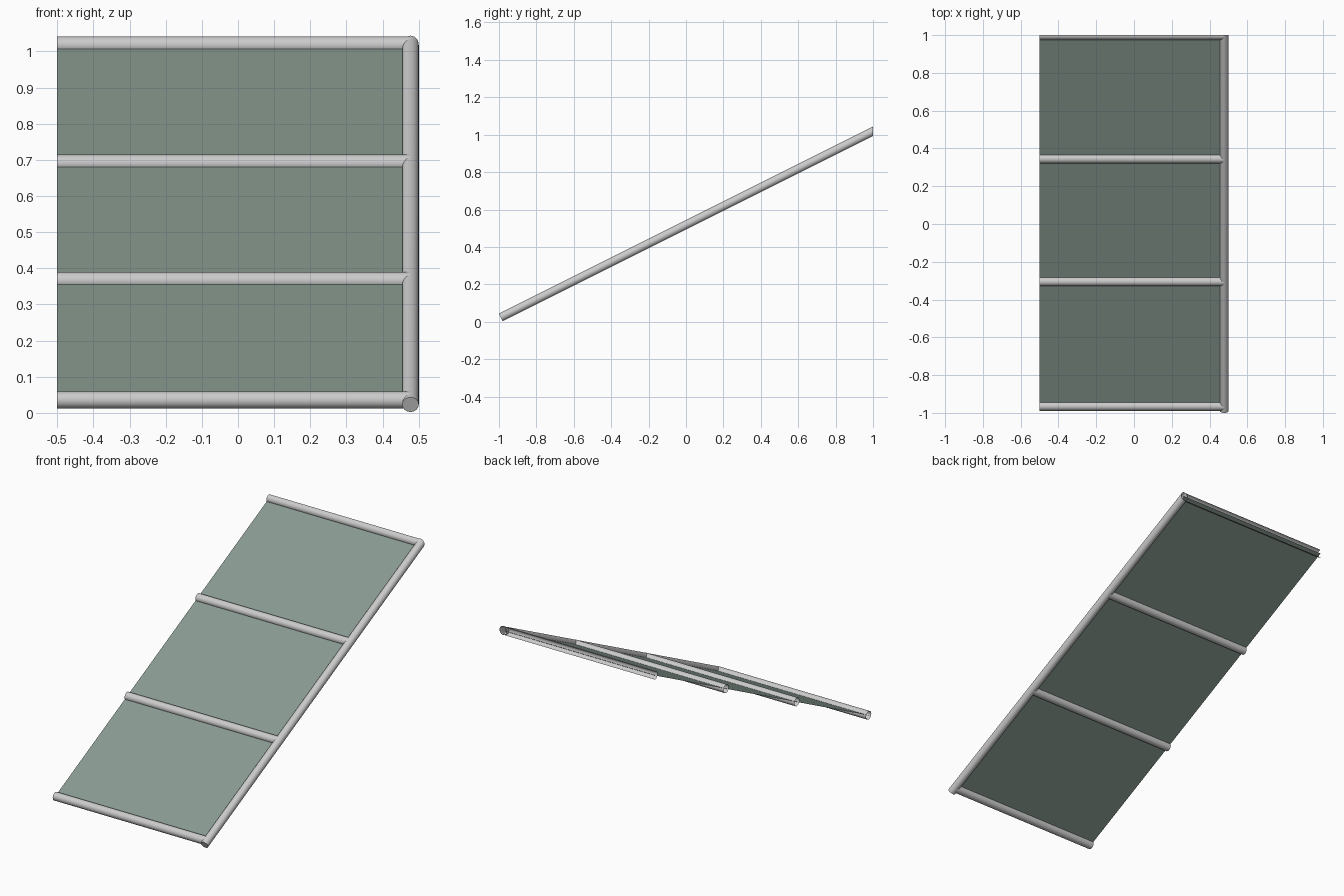
import bpy, bmesh
from mathutils import Vector

if "Cube" in bpy.data.objects:
    bpy.data.objects.remove(bpy.data.objects["Cube"])

RAIL_R = 0.0228
BAR_R = 0.0238
RAIL_X = 0.4772  # rail axis


def axis_point(x, y):
    # the sloping centre plane shared by all parts
    return Vector((x, y, 1.018 + 0.5 * (y - 1.0)))


def finish(name, bm):
    # open end at the high edge: everything beyond y = 1 is trimmed
    bmesh.ops.bisect_plane(bm, geom=bm.verts[:] + bm.edges[:] + bm.faces[:],
                           plane_co=(0, 1, 0), plane_no=(0, 1, 0), clear_outer=True)
    mesh = bpy.data.meshes.new(name)
    bm.to_mesh(mesh)
    bm.free()
    ob = bpy.data.objects.new(name, mesh)
    bpy.context.collection.objects.link(ob)
    return ob


def tube(name, a, b, r, cap_start=False):
    d = b - a
    bm = bmesh.new()
    bmesh.ops.create_cone(bm, cap_ends=False, segments=24,
                          radius1=r, radius2=r, depth=d.length)
    if cap_start:
        low = [e for e in bm.edges if all(v.co.z < 0 for v in e.verts)]
        bmesh.ops.contextual_create(bm, geom=low)
    bmesh.ops.recalc_face_normals(bm, faces=bm.faces)
    rot = Vector((0, 0, 1)).rotation_difference(d.normalized())
    for v in bm.verts:
        v.co = rot @ v.co + (a + b) / 2
    ob = finish(name, bm)
    bpy.ops.object.select_all(action='DESELECT')
    ob.select_set(True)
    bpy.context.view_layer.objects.active = ob
    bpy.ops.object.shade_smooth_by_angle()
    return ob


# Sloping side rail, capped at the foot
tube("side_rail", axis_point(RAIL_X, -0.99), axis_point(RAIL_X, 1.05), RAIL_R, cap_start=True)

# Cross bars, open at the left; the highest is halved by the trim
for i, y in enumerate((-0.965, -0.305, 0.345, 0.999)):
    tube(f"cross_bar_{i + 1}", axis_point(-0.5, y), axis_point(RAIL_X, y), BAR_R)

# Thin green-grey glazing sheet through the tube axes
bm = bmesh.new()
corners = [(-0.5, -0.965), (RAIL_X, -0.965), (RAIL_X, 1.0), (-0.5, 1.0)]
bm.faces.new([bm.verts.new(axis_point(x, y)) for x, y in corners])
panel = finish("glass_panel", bm)
mat = bpy.data.materials.new("green_glass")
mat.diffuse_color = (0.247, 0.322, 0.278, 1)
mat.use_nodes = True
mat.node_tree.nodes["Principled BSDF"].inputs["Base Color"].default_value = mat.diffuse_color
panel.data.materials.append(mat)
